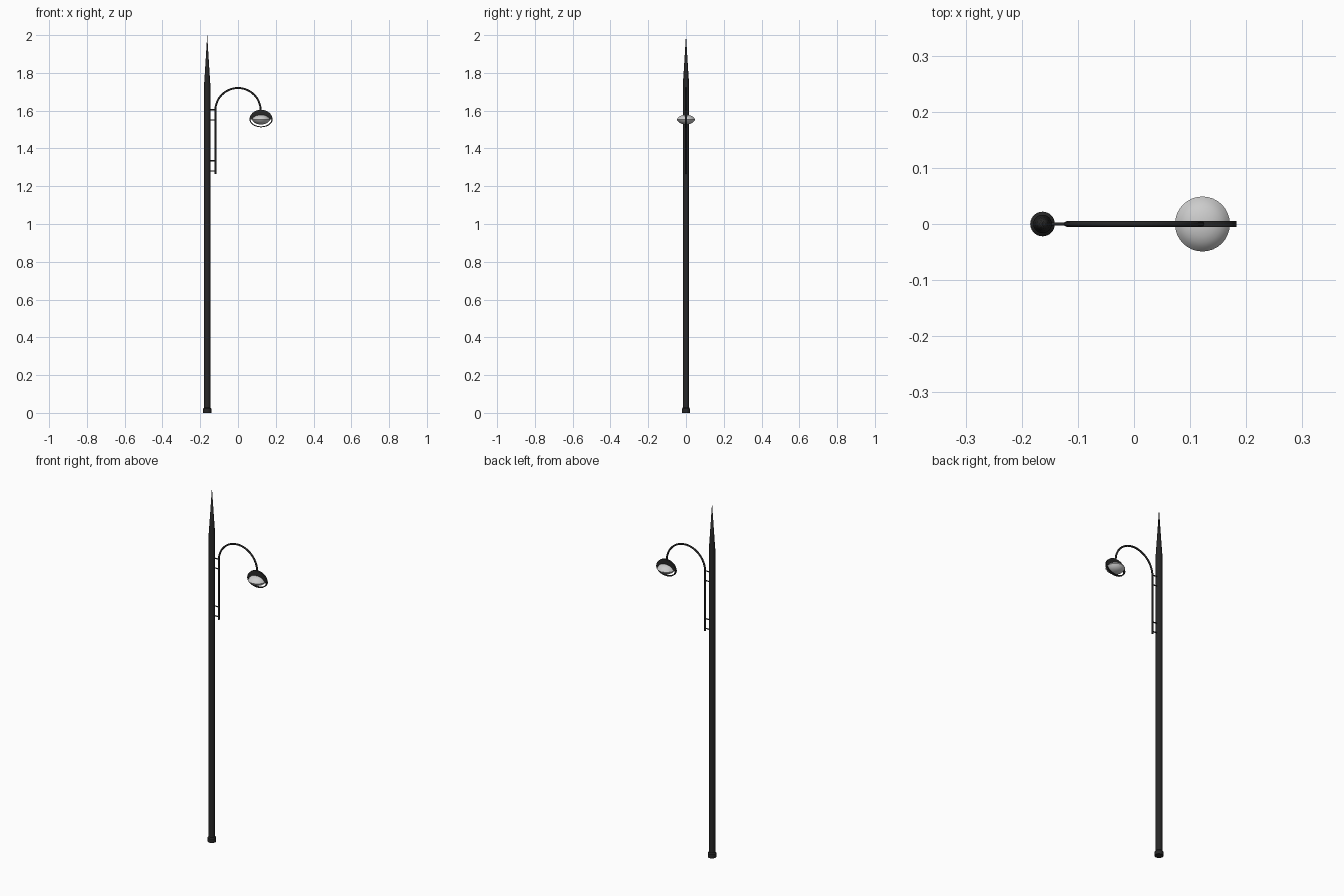
import bpy, bmesh
from math import sin, cos, pi

if "Cube" in bpy.data.objects:
    bpy.data.objects.remove(bpy.data.objects["Cube"])

black = bpy.data.materials.new("black_metal")
black.diffuse_color = (0.02, 0.02, 0.02, 1)
black.use_nodes = True
black.node_tree.nodes["Principled BSDF"].inputs["Base Color"].default_value = black.diffuse_color

PX = -0.163          # pole axis
LX, LZ = 0.122, 1.553  # lamp centre


def finish(name, bm, mat=None, angle=35):
    bmesh.ops.recalc_face_normals(bm, faces=bm.faces)
    me = bpy.data.meshes.new(name)
    bm.to_mesh(me)
    bm.free()
    ob = bpy.data.objects.new(name, me)
    bpy.context.collection.objects.link(ob)
    if mat:
        me.materials.append(mat)
    bpy.ops.object.select_all(action='DESELECT')
    bpy.context.view_layer.objects.active = ob
    ob.select_set(True)
    bpy.ops.object.shade_smooth_by_angle(angle=angle * pi / 180)
    return ob


def lathe(name, profile, x, mat=None, n=24):
    bm = bmesh.new()
    vs = [bm.verts.new((x + r, 0, z)) for r, z in profile]
    es = [bm.edges.new(p) for p in zip(vs, vs[1:])]
    bmesh.ops.spin(bm, geom=vs + es, cent=(x, 0, 0), axis=(0, 0, 1),
                   angle=2 * pi, steps=n, use_duplicate=False)
    bmesh.ops.remove_doubles(bm, verts=bm.verts, dist=1e-5)
    return finish(name, bm, mat)


def rod(name, points, radius):
    cu = bpy.data.curves.new(name, 'CURVE')
    cu.dimensions = '3D'
    cu.bevel_depth = radius
    cu.bevel_resolution = 2
    cu.use_fill_caps = True
    sp = cu.splines.new('POLY')
    sp.points.add(len(points) - 1)
    for p, (x, z) in zip(sp.points, points):
        p.co = (x, 0, z, 1)
    cu.materials.append(black)
    ob = bpy.data.objects.new(name, cu)
    bpy.context.collection.objects.link(ob)
    return ob


def plate(name, outline, half):
    bm = bmesh.new()
    f = bm.faces.new([bm.verts.new((x, -half, z)) for x, z in outline])
    ext = bmesh.ops.extrude_face_region(bm, geom=[f])
    moved = [g for g in ext["geom"] if isinstance(g, bmesh.types.BMVert)]
    bmesh.ops.translate(bm, verts=moved, vec=(0, 2 * half, 0))
    return finish(name, bm, black)


def arc(a, b, start, end, n=24):
    ts = [start + (end - start) * i / n for i in range(n + 1)]
    return [(LX + a * cos(t), LZ + b * sin(t)) for t in ts]


# pole with foot collar and pointed spire
lathe("pole", [(0, 0), (0.0165, 0), (0.0165, 1.74), (0.0125, 1.80), (0, 2.0)], PX, black)
lathe("foot_collar", [(0, 0), (0.022, 0), (0.022, 0.022), (0.0165, 0.028)], PX, black)

# curved arm and its brackets
bend = [(0.12 * cos(pi - pi * i / 32), 1.60 + 0.12 * sin(pi * i / 32)) for i in range(33)]
rod("arm", [(-0.12, 1.265)] + bend, 0.005)
for i, z in enumerate((1.28, 1.335, 1.55, 1.605)):
    rod(f"bracket_{i + 1}", [(PX, z), (-0.12, z)], 0.003)

# flat hood above the lens and thin strap below it
plate("lamp_hood", arc(0.061, 0.052, 0, pi), 0.005)
plate("lamp_strap", arc(0.061, 0.041, pi, 2 * pi) + arc(0.055, 0.036, 2 * pi, pi), 0.005)

# glass lens
lathe("lens", [(0, 1.527), (0.012, 1.528), (0.024, 1.531), (0.034, 1.536), (0.042, 1.543),
               (0.049, 1.553), (0.042, 1.563), (0.033, 1.570), (0.022, 1.575),
               (0.011, 1.577), (0, 1.578)], LX, None, 32)
